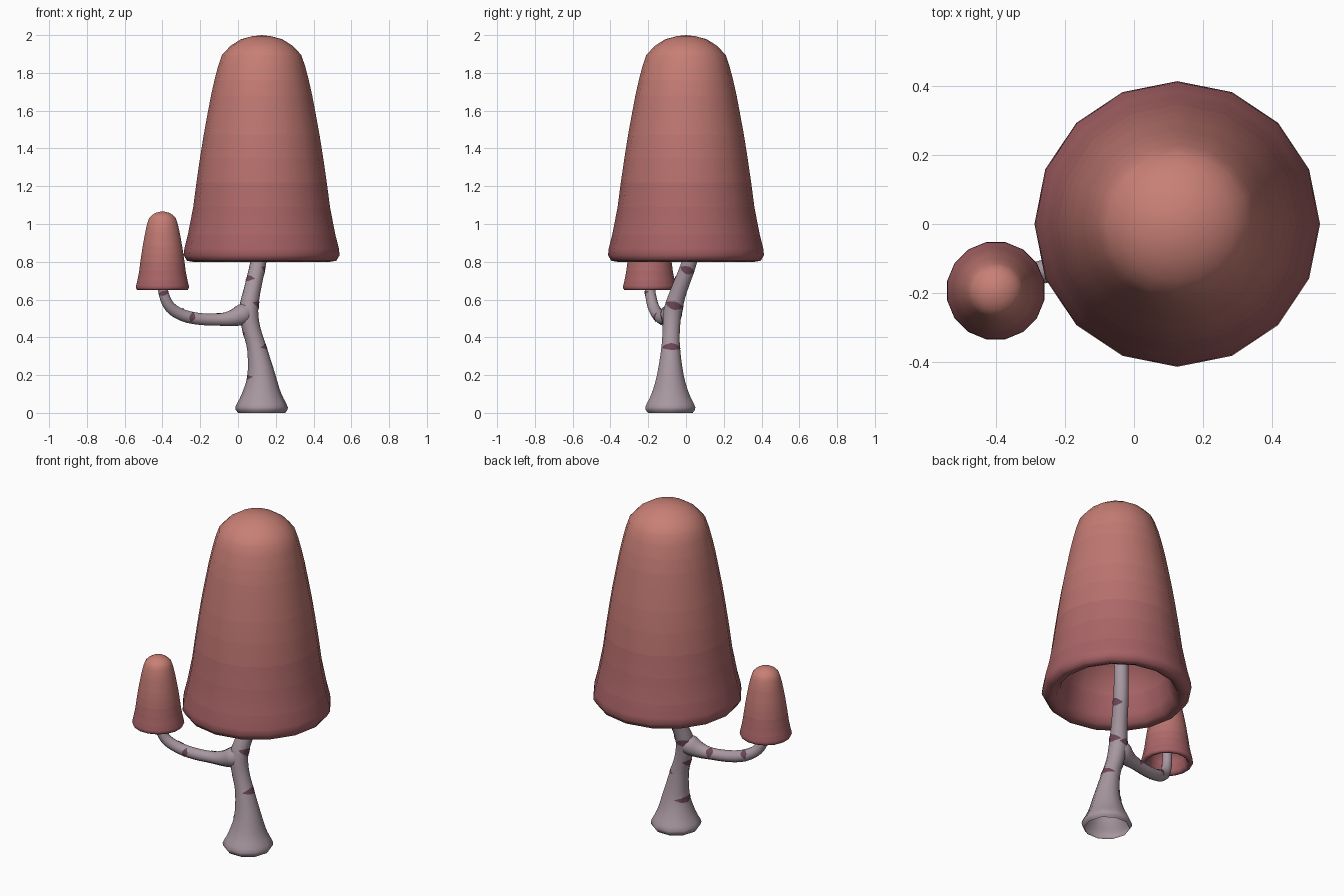
import bpy
from math import cos, sin, pi, radians
from mathutils import Vector
from mathutils.bvhtree import BVHTree

if "Cube" in bpy.data.objects:
    bpy.data.objects.remove(bpy.data.objects["Cube"])


def material(name, rgb):
    m = bpy.data.materials.new(name)
    m.diffuse_color = (*rgb, 1)
    m.use_nodes = True
    m.node_tree.nodes["Principled BSDF"].inputs["Base Color"].default_value = m.diffuse_color
    return m


def add_object(name, verts, faces, mats):
    me = bpy.data.meshes.new(name)
    me.from_pydata(verts, [], faces)
    for m in mats:
        me.materials.append(m)
    me.shade_smooth()
    ob = bpy.data.objects.new(name, me)
    bpy.context.collection.objects.link(ob)
    return ob


def skin(rings, n):
    return [(i * n + j, i * n + (j + 1) % n, (i + 1) * n + (j + 1) % n, (i + 1) * n + j)
            for i in range(rings - 1) for j in range(n)]


# Cap: lathe profile (radius, height above rim), from inner ceiling out over the rim to the top
TOP, LOW = Vector((.58, .215, .18)), Vector((.38, .12, .13))
SHADES = [material(f"cap_shade_{i}", LOW.lerp(TOP, i / 9)) for i in range(10)]
PROFILE = [(.12, .36), (.25, .31), (.29, .17), (.31, .06), (.335, .012), (.365, 0),
           (.395, .005), (.413, .035), (.409, .07), (.39, .145), (.362, .29), (.345, .42),
           (.326, .55), (.307, .67), (.285, .79), (.268, .88), (.25, .96), (.232, 1.03),
           (.21, 1.095), (.165, 1.143), (.11, 1.178), (.05, 1.194)]


def cap(name, centre, scale, turn=0):
    n = 16
    verts = [Vector(centre) + scale * Vector((r * cos(a), r * sin(a), z))
             for r, z in PROFILE for a in (2 * pi * j / n + turn for j in range(n))]
    faces = skin(len(PROFILE), n)
    k = len(verts)
    verts += [Vector(centre) + Vector((0, 0, .37 * scale)), Vector(centre) + Vector((0, 0, 1.2 * scale))]
    faces += [((j + 1) % n, j, k) for j in range(n)]
    faces += [(k - n + j, k - n + (j + 1) % n, k + 1) for j in range(n)]
    ob = add_object(name, verts, faces, SHADES)
    for p in ob.data.polygons:
        h = (p.center.z - centre[2]) / (1.2 * scale)
        p.material_index = min(9, max(0, int(h * 10)))


cap("large_cap", (.125, 0, .8), 1)
cap("small_cap", (-.4, -.193, .65), .347, pi / 16)

# Stems: tapered tubes swept along smoothed paths of (x, y, z, radius)
BARK = material("bark", (.39, .31, .35))
MARK = material("bark_mark", (.15, .065, .095))


def smooth_path(pts, steps=3):
    p = [Vector(q) for q in pts]
    p = [2 * p[0] - p[1]] + p + [2 * p[-1] - p[-2]]
    out = []
    for i in range(1, len(p) - 2):
        a, b, c, d = p[i - 1:i + 3]
        for s in range(steps):
            t = s / steps
            out.append(.5 * (2 * b + (c - a) * t + (2 * a - 5 * b + 4 * c - d) * t * t
                             + (3 * b - a - 3 * c + d) * t ** 3))
    return out + [p[-2]]


def tube(name, pts, n, start, ref):
    path = smooth_path(pts)
    verts, frames = [], []
    for i, q in enumerate(path):
        t = (path[min(i + 1, len(path) - 1)] - path[max(i - 1, 0)]).to_3d().normalized()
        if i == 0:
            t = Vector(start)
        u = (Vector(ref) - t * t.dot(Vector(ref))).normalized()
        v = t.cross(u)
        frames.append((q.to_3d(), t))
        verts += [q.to_3d() + q[3] * (u * cos(2 * pi * j / n) + v * sin(2 * pi * j / n))
                  for j in range(n)]
    faces = skin(len(path), n)
    add_object(name, verts, faces, [BARK])
    return BVHTree.FromPolygons(verts, faces), frames


trunk = tube("trunk", [
    (.125, -.083, 0, .125), (.125, -.083, .03, .139), (.125, -.083, .1, .105),
    (.123, -.083, .2, .074), (.1, -.081, .34, .052), (.072, -.078, .44, .048),
    (.056, -.07, .54, .051), (.075, -.037, .65, .045), (.108, .018, .8, .042),
    (.125, .04, .95, .04), (.125, .045, 1.15, .038)], 10, (0, 0, 1), (1, 0, 0))
branch = tube("branch", [
    (.06, -.075, .545, .045), (.025, -.078, .522, .058), (-.03, -.088, .502, .045),
    (-.1, -.1, .494, .034), (-.2, -.122, .497, .033), (-.29, -.145, .516, .033),
    (-.36, -.172, .56, .031), (-.393, -.188, .63, .028), (-.4, -.193, .7, .027),
    (-.4, -.193, .79, .025)], 10, (-.9, 0, -.43), (0, 1, 0))


# Bark marks: pointed lens patches laid onto a stem
def mark(name, stem, near, facing, half_angle, half_height):
    tree, frames = stem
    c, t = min(frames, key=lambda f: (f[0] - Vector(near)).length)
    c = c + t * t.dot(Vector(near) - c)
    d = (Vector(facing) - t * t.dot(Vector(facing))).normalized()
    s = t.cross(d)
    n, verts = 12, []
    for i in range(n + 1):
        k = 2 * i / n - 1
        a = radians(half_angle) * k
        r = d * cos(a) + s * sin(a)
        for w in (-1, 0, 1):
            q = c + t * (w * half_height * (1 - abs(k) ** 1.5))
            hit = tree.ray_cast(q + r * .15, -r)[0]
            verts.append((hit or q + r * .03) + r * .0025)
    faces = [(i * 3 + w, i * 3 + 3 + w, i * 3 + 4 + w, i * 3 + 1 + w)
             for i in range(n) for w in (0, 1)]
    add_object(name, verts, faces, [MARK])


TRUNK_MARKS = [((.123, -.083, .195), (-1, .1, 0), 60, .017),
               ((.1, -.081, .34), (1, .1, 0), 75, .019),
               ((.075, -.078, .43), (-1, .2, 0), 50, .02),
               ((.06, -.062, .575), (1, 0, 0), 70, .022),
               ((.085, -.02, .695), (-.7, -.7, 0), 50, .017),
               ((.1, .005, .765), (1, .1, 0), 65, .022),
               ((.06, -.065, .56), (-.3, 1, 0), 50, .02)]
BRANCH_MARKS = [((-.25, -.135, .506), (.1, -1, .1), 55, .016),
                ((-.1, -.1, .494), (0, .8, .6), 60, .02),
                ((-.3, -.147, .52), (0, .8, .5), 55, .018),
                ((-.395, -.189, .637), (0, -1, 0), 75, .013)]
for i, m in enumerate(TRUNK_MARKS):
    mark(f"trunk_mark_{i + 1}", trunk, *m)
for i, m in enumerate(BRANCH_MARKS):
    mark(f"branch_mark_{i + 1}", branch, *m)
